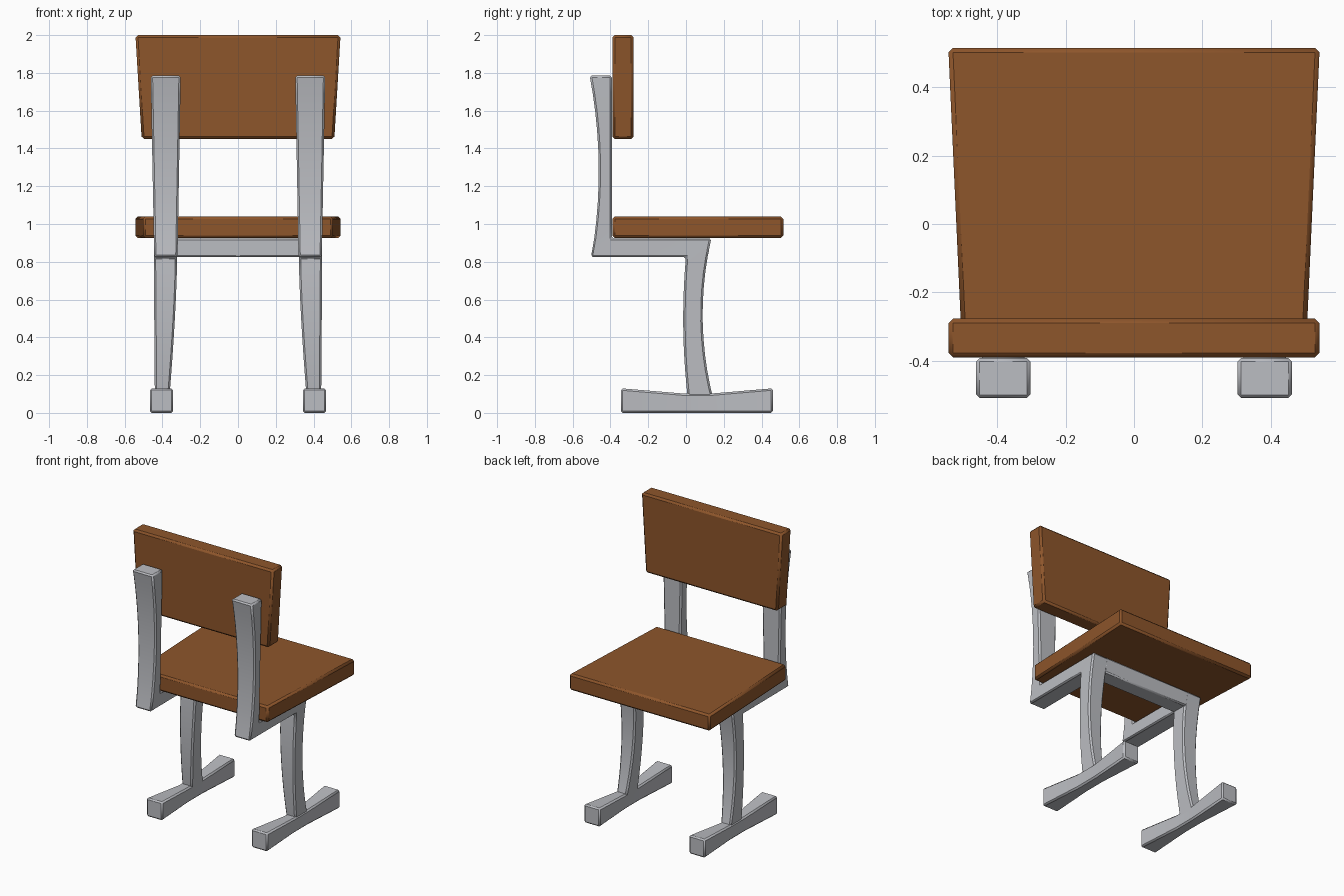
import bpy, bmesh, math

if "Cube" in bpy.data.objects:
    bpy.data.objects.remove(bpy.data.objects["Cube"])


def material(name, rgb):
    m = bpy.data.materials.new(name)
    m.diffuse_color = (*rgb, 1)
    m.use_nodes = True
    m.node_tree.nodes["Principled BSDF"].inputs["Base Color"].default_value = m.diffuse_color
    return m


WOOD = material("brown_wood", (0.27, 0.092, 0.024))
METAL = material("grey_metal", (0.50, 0.51, 0.54))


def loft(name, rings, mat, bevel, side=1):
    """Bridge four-cornered rings into a solid with chamfered edges."""
    bm = bmesh.new()
    loops = [[bm.verts.new((x * side, y, z)) for x, y, z in r] for r in rings]
    for a, b in zip(loops, loops[1:]):
        for i in range(4):
            j = (i + 1) % 4
            bm.faces.new((a[i], a[j], b[j], b[i]))
    bm.faces.new(loops[0])
    bm.faces.new(loops[-1])
    bmesh.ops.recalc_face_normals(bm, faces=bm.faces)
    me = bpy.data.meshes.new(name)
    bm.to_mesh(me)
    bm.free()
    me.materials.append(mat)
    ob = bpy.data.objects.new(name, me)
    bpy.context.collection.objects.link(ob)
    bv = ob.modifiers.new("chamfer", 'BEVEL')
    bv.width = bevel
    bv.segments = 1
    bv.limit_method = 'ANGLE'
    bv.angle_limit = math.radians(35)
    bpy.ops.object.select_all(action='DESELECT')
    ob.select_set(True)
    bpy.context.view_layer.objects.active = ob
    bpy.ops.object.shade_smooth_by_angle(angle=math.radians(20))
    return ob


def ring(a, b, x0, x1):
    """Section across a bar: a and b are its two (y, z) edges."""
    return [(x0, *a), (x1, *a), (x1, *b), (x0, *b)]


# Seat and backrest: tapered slabs
loft("seat", [[(-w, y, 0.925), (w, y, 0.925), (w, y, 1.04), (-w, y, 1.04)]
              for y, w in ((-0.39, 0.502), (0.515, 0.543))], WOOD, 0.013)
loft("backrest", [[(-w, -0.39, z), (w, -0.39, z), (w, -0.277, z), (-w, -0.277, z)]
                  for z, w in ((1.45, 0.51), (2.0, 0.543))], WOOD, 0.013)

# Side frame: curved post, seat arm and leg in one continuous bar
N = 10
rails = []
for i in range(N + 1):
    t = i / N
    outer_z = 1.785 - t * (1.785 - 0.825)
    inner_z = 1.785 - t * (1.785 - 0.923)
    bow = -0.462 - 0.047 * ((outer_z - 1.28) / 0.5) ** 2
    if i == N:
        bow = -0.503
    rails.append(ring((bow, outer_z), (-0.392, inner_z),
                      0.303 + 0.017 * t, 0.462 - 0.018 * t))
for i in range(N + 1):
    t = i / N
    back_z = 0.825 - t * 0.775
    front_z = 0.923 - t * 0.873
    rails.append(ring((-0.015 + 0.015 * ((back_z - 0.5) / 0.33) ** 2, back_z),
                      (0.088 + 0.045 * ((front_z - 0.52) / 0.4) ** 2, front_z),
                      0.322 + 0.044 * t ** 1.5, 0.446 - 0.006 * t))

# Foot: waisted bar, deeper and wider at both ends
foot = []
for y, top, half in ((-0.345, 0.13, 0.062), (-0.02, 0.103, 0.041),
                     (0.14, 0.103, 0.041), (0.46, 0.13, 0.062)):
    foot.append([(0.405 - half, y, 0), (0.405 + half, y, 0),
                 (0.405 + half, y, top), (0.405 - half, y, top)])

for label, s in (("left", -1), ("right", 1)):
    loft(label + "_frame", rails, METAL, 0.01, s)
    loft(label + "_foot", foot, METAL, 0.01, s)

# Crossbar joining the tops of the legs
loft("crossbar", [[(x, 0.0, 0.825), (x, 0.115, 0.825), (x, 0.133, 0.923), (x, 0.0, 0.923)]
                  for x in (-0.34, 0.34)], METAL, 0.008)
